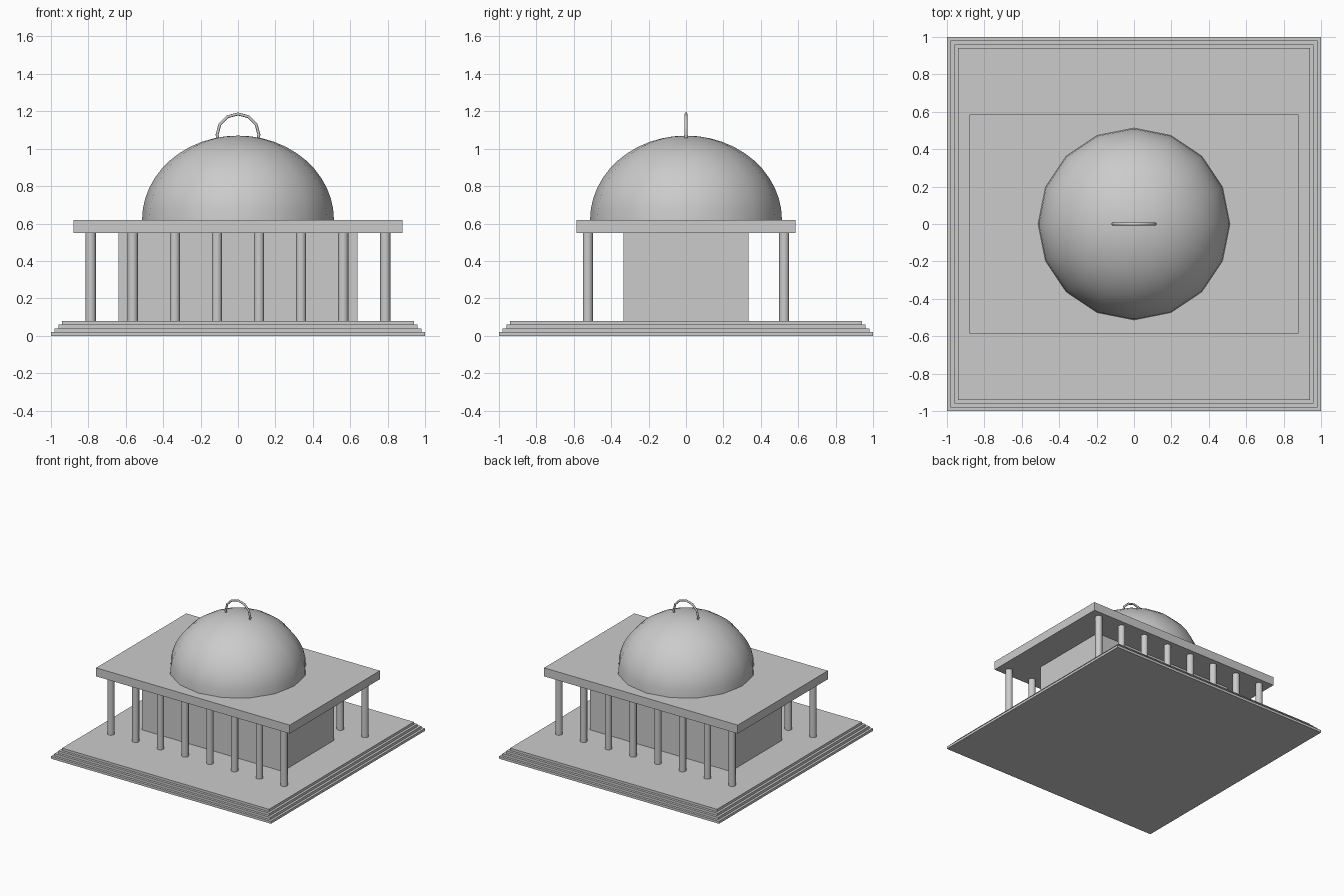
import bpy
import math

cube = bpy.data.objects.get("Cube")
if cube:
    bpy.data.objects.remove(cube, do_unlink=True)

# One stone colour for the whole building
stone = bpy.data.materials.new("grey_stone")
stone.use_nodes = True
grey = (0.6, 0.6, 0.6, 1)
stone.diffuse_color = grey
stone.node_tree.nodes["Principled BSDF"].inputs["Base Color"].default_value = grey


def finish(name):
    obj = bpy.context.object
    obj.name = name
    obj.data.materials.append(stone)
    return obj


def block(name, half_x, half_y, bottom, top):
    bpy.ops.mesh.primitive_cube_add(size=2, location=(0, 0, (bottom + top) / 2))
    obj = finish(name)
    obj.scale = (half_x, half_y, (top - bottom) / 2)
    bpy.ops.object.transform_apply(location=False, rotation=False, scale=True)
    return obj


FLOOR, EAVES, ROOF = 0.08, 0.55, 0.62

# Stepped base
STEPS = 4
rise = FLOOR / STEPS
for i in range(STEPS):
    half = 1 - 0.02 * i
    block(f"base_step_{i + 1}", half, half, i * rise, (i + 1) * rise)

# Inner hall and roof slab
block("hall", 0.64, 0.335, FLOOR, EAVES)
block("roof_slab", 0.88, 0.585, EAVES, ROOF)

# Rows of round columns along front and back
for side, y in (("front", -0.525), ("back", 0.525)):
    for i in range(8):
        bpy.ops.mesh.primitive_cylinder_add(
            vertices=16, radius=0.027, depth=EAVES - FLOOR,
            location=((i - 3.5) * 0.225, y, (FLOOR + EAVES) / 2))
        finish(f"{side}_column_{i + 1}")
        bpy.ops.object.shade_smooth_by_angle(angle=math.radians(40))

# Dome: a half ellipse turned around the vertical axis
RINGS = 12
mesh = bpy.data.meshes.new("dome")
profile = [(0.513 * math.cos(a), 0, 0.45 * math.sin(a))
           for a in (math.pi / 2 * i / RINGS for i in range(RINGS + 1))]
mesh.from_pydata(profile, [(i, i + 1) for i in range(RINGS)], [])
dome = bpy.data.objects.new("dome", mesh)
bpy.context.collection.objects.link(dome)
dome.location.z = ROOF
bpy.ops.object.select_all(action="DESELECT")
dome.select_set(True)
bpy.context.view_layer.objects.active = dome
turn = dome.modifiers.new("turn", "SCREW")
turn.steps = turn.render_steps = 16
turn.use_merge_vertices = True
turn.use_normal_calculate = True
bpy.ops.object.modifier_apply(modifier="turn")
finish("dome")
bpy.ops.object.shade_smooth_by_angle(angle=math.radians(40))

# Ring standing on the crown of the dome
bpy.ops.mesh.primitive_torus_add(
    major_segments=12, minor_segments=8, major_radius=0.112, minor_radius=0.008,
    location=(0, 0, 1.074), rotation=(math.pi / 2, 0, 0))
finish("crown_ring")
bpy.ops.object.shade_smooth_by_angle(angle=math.radians(50))
